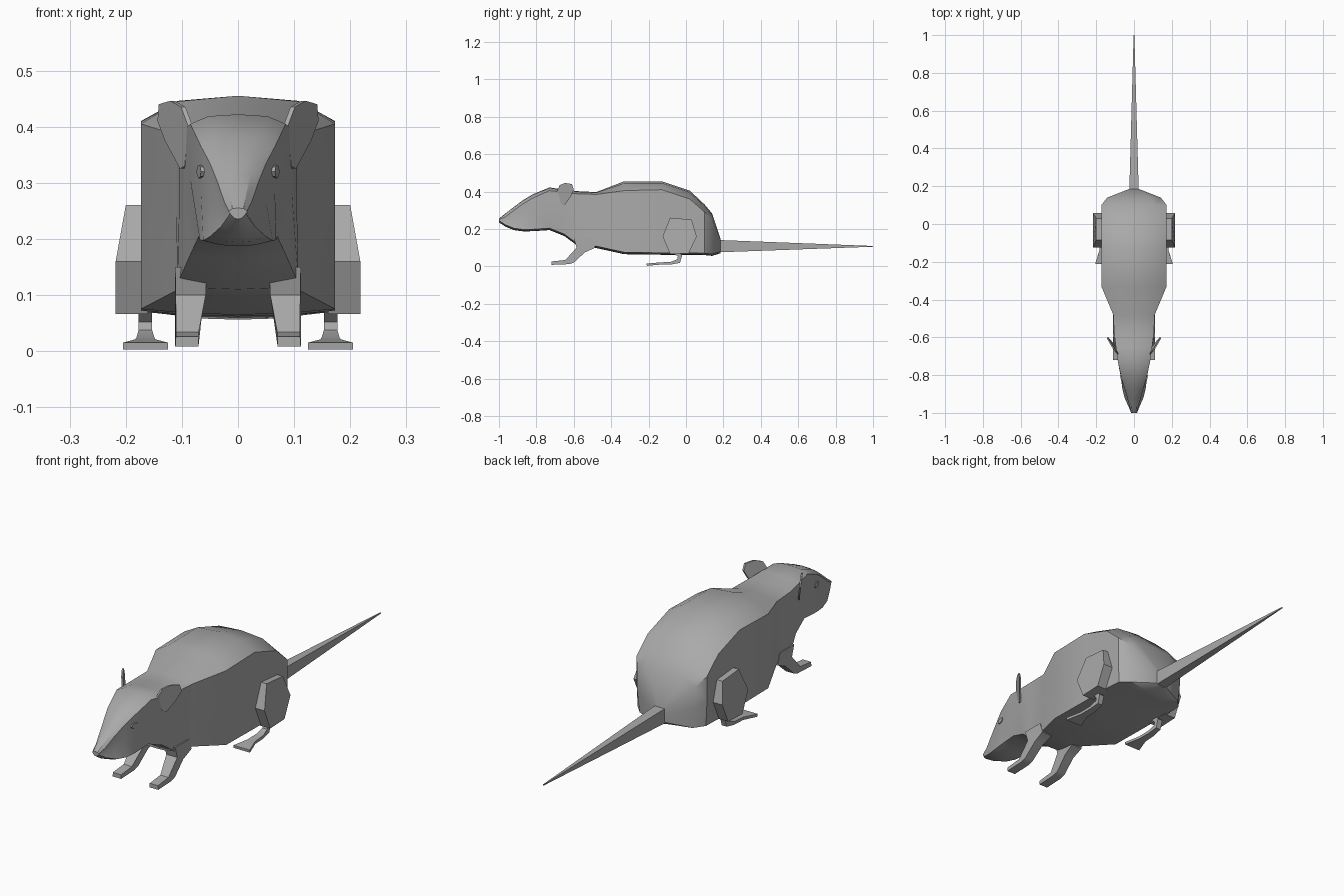
import bpy, bmesh, math
from mathutils import Vector

if "Cube" in bpy.data.objects:
    bpy.data.objects.remove(bpy.data.objects["Cube"])

fur = bpy.data.materials.new("grey_fur")
fur.diffuse_color = (0.4, 0.4, 0.4, 1)
fur.use_nodes = True
fur.node_tree.nodes["Principled BSDF"].inputs["Base Color"].default_value = fur.diffuse_color


def finish(name, verts, faces, angle=30):
    me = bpy.data.meshes.new(name)
    me.from_pydata(verts, [], faces)
    bm = bmesh.new()
    bm.from_mesh(me)
    bmesh.ops.recalc_face_normals(bm, faces=bm.faces)
    bm.to_mesh(me)
    bm.free()
    ob = bpy.data.objects.new(name, me)
    bpy.context.collection.objects.link(ob)
    me.materials.append(fur)
    bpy.ops.object.select_all(action='DESELECT')
    ob.select_set(True)
    bpy.context.view_layer.objects.active = ob
    bpy.ops.object.shade_smooth_by_angle(angle=math.radians(angle))
    return ob


def loft(name, rings, angle=30):
    n = len(rings[0])
    verts = [p for r in rings for p in r]
    faces = [(i * n + j, i * n + (j + 1) % n, (i + 1) * n + (j + 1) % n, (i + 1) * n + j)
             for i in range(len(rings) - 1) for j in range(n)]
    faces += [tuple(range(n)), tuple(range(len(verts) - n, len(verts)))]
    return finish(name, verts, faces, angle)


def plate(name, outline, inner, outer, angle=30):
    """Side outline (y, z) given thickness between two x functions."""
    return loft(name, [[(f(y, z), y, z) for y, z in outline] for f in (inner, outer)], angle)


def body_ring(y, w, zt, zs, w2, zb):
    half = [(0.62 * w, zt - 0.2 * (zt - zs)), (w, zs), (w, zs + 0.5 * (zb - zs)),
            (w2, zb), (0.5 * w2, zb - 0.008)]
    right = [(x, y, z) for x, z in half]
    left = [(-x, y, z) for x, z in reversed(half)]
    return [(0, y, zt)] + right + [(0, y, zb - 0.01)] + left


# Body and head: y, half width, ridge z, shoulder z, lower half width, belly z
sections = [
    (-1.0, 0.016, 0.255, 0.25, 0.014, 0.245),
    (-0.965, 0.024, 0.283, 0.265, 0.03, 0.222),
    (-0.92, 0.036, 0.318, 0.30, 0.05, 0.204),
    (-0.87, 0.05, 0.355, 0.335, 0.062, 0.197),
    (-0.82, 0.066, 0.385, 0.365, 0.068, 0.198),
    (-0.73, 0.085, 0.422, 0.405, 0.07, 0.204),
    (-0.65, 0.096, 0.41, 0.395, 0.085, 0.172),
    (-0.58, 0.105, 0.402, 0.388, 0.108, 0.12),
    (-0.48, 0.11, 0.397, 0.385, 0.11, 0.108),
    (-0.33, 0.173, 0.455, 0.405, 0.173, 0.075),
    (-0.13, 0.173, 0.455, 0.41, 0.173, 0.072),
    (0.02, 0.173, 0.405, 0.36, 0.173, 0.072),
    (0.10, 0.173, 0.33, 0.29, 0.168, 0.07),
    (0.14, 0.142, 0.282, 0.25, 0.13, 0.066),
    (0.185, 0.026, 0.145, 0.14, 0.026, 0.08),
]
loft("body", [body_ring(*s) for s in sections], 32)

# Tapering square tail
loft("tail", [[(-w, y, z - h), (w, y, z - h), (w, y, z + h), (-w, y, z + h)]
              for y, w, h, z in ((0.17, 0.025, 0.033, 0.108), (1.0, 0.002, 0.002, 0.107))])

front_leg = [(-0.72, 0.008), (-0.72, 0.026), (-0.645, 0.034), (-0.585, 0.10), (-0.60, 0.15),
             (-0.50, 0.15), (-0.485, 0.10), (-0.54, 0.075), (-0.60, 0.02), (-0.625, 0.012)]
thigh = [(-0.085, 0.26), (0.03, 0.25), (0.057, 0.16), (0.015, 0.07), (-0.085, 0.066),
         (-0.125, 0.16)]
ear = [(-0.665, 0.33), (-0.69, 0.40), (-0.675, 0.435), (-0.645, 0.446), (-0.61, 0.44),
       (-0.60, 0.41), (-0.615, 0.375), (-0.65, 0.325)]
# Hind shin and foot: y, z, half width, half thickness along a path
foot_path = [(-0.055, 0.078, 0.012, 0.012), (-0.032, 0.055, 0.012, 0.012),
             (-0.04, 0.028, 0.012, 0.012), (-0.08, 0.017, 0.016, 0.007),
             (-0.14, 0.015, 0.018, 0.006), (-0.21, 0.009, 0.04, 0.006)]

for side, s in (("left", -1), ("right", 1)):
    plate(side + "_front_leg", front_leg,
          lambda y, z: s * (0.07 - max(0, min(z, 0.11) - 0.05) * 0.25),
          lambda y, z: s * (0.112 - max(0, 0.05 - abs(z - 0.06)) * 0.08))
    plate(side + "_thigh", thigh, lambda y, z: s * 0.16,
          lambda y, z: s * (0.2 if z > 0.2 else 0.218), 20)
    ear_x = lambda y, z: 0.088 + (y + 0.67) * 0.6 + (z - 0.33) * 0.12
    plate(side + "_ear", ear, lambda y, z: s * (ear_x(y, z) - 0.004),
          lambda y, z: s * (ear_x(y, z) + 0.004))
    # Hind foot
    rings = []
    for i, (y, z, w, h) in enumerate(foot_path):
        a = foot_path[max(i - 1, 0)]
        b = foot_path[min(i + 1, len(foot_path) - 1)]
        d = Vector((b[0] - a[0], b[1] - a[1])).normalized()
        ny, nz = -d.y * h, d.x * h
        rings.append([(s * 0.165 + k * w, y + q * ny, z + q * nz)
                      for k, q in ((-1, -1), (1, -1), (1, 1), (-1, 1))])
    loft(side + "_hind_foot", rings)
    # Small almond eye
    almond = [(-0.82 + 0.02 * math.cos(t), 0.32 + 0.012 * math.sin(t))
              for t in (k * math.pi / 4 for k in range(8))]
    plate(side + "_eye", almond, lambda y, z: s * (0.062 + (y + 0.82) * 0.2),
          lambda y, z: s * (0.07 + (y + 0.82) * 0.2))
